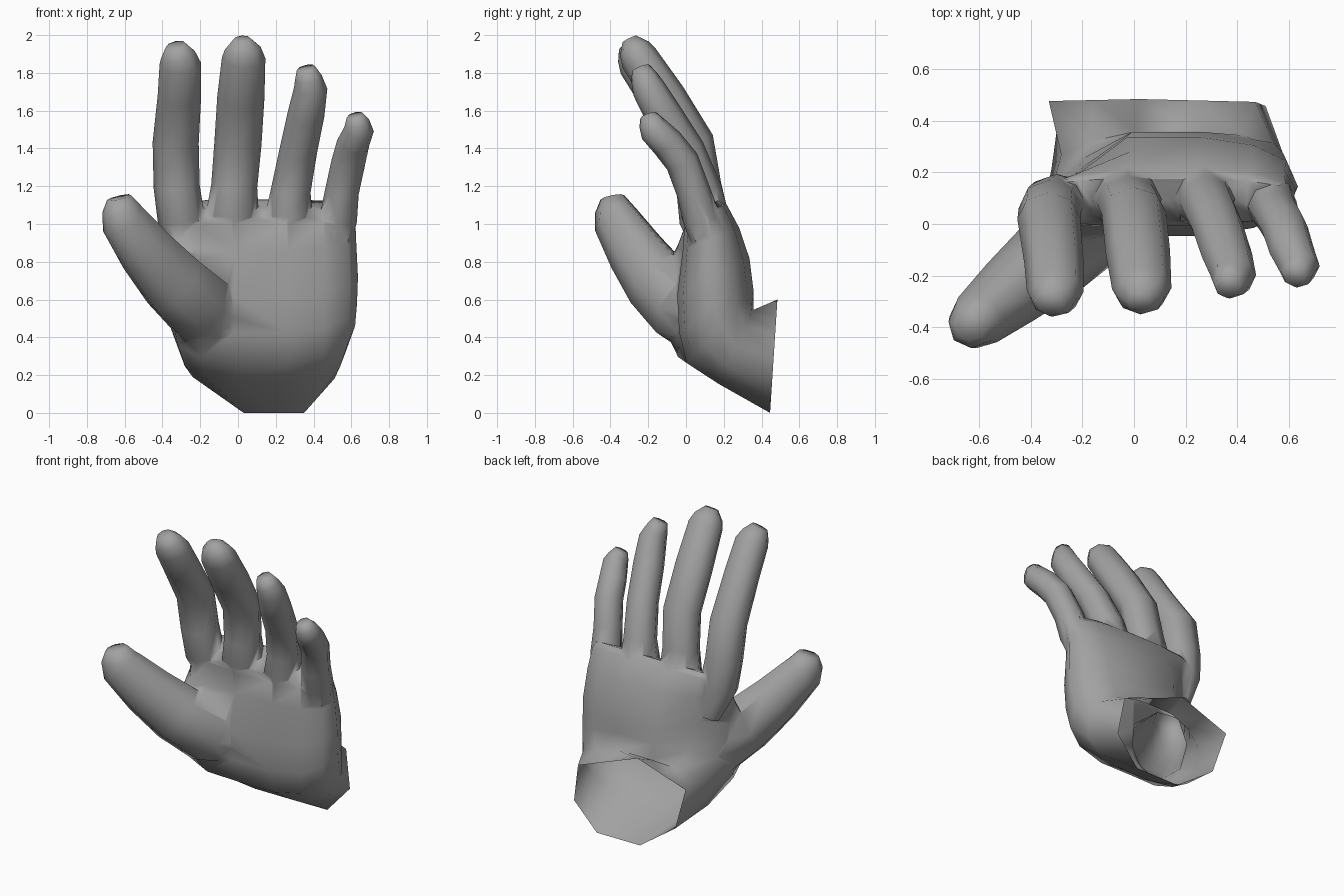
import bpy, bmesh, math
from mathutils import Vector

if "Cube" in bpy.data.objects:
    bpy.data.objects.remove(bpy.data.objects["Cube"])


def loft(name, rings):
    """Skin a list of equal-length point rings and cap both ends."""
    bm = bmesh.new()
    rows = [[bm.verts.new(p) for p in ring] for ring in rings]
    n = len(rows[0])
    for a, b in zip(rows, rows[1:]):
        for i in range(n):
            j = (i + 1) % n
            bm.faces.new((a[i], a[j], b[j], b[i]))
    bm.faces.new(rows[0][::-1])
    bm.faces.new(rows[-1])
    bmesh.ops.recalc_face_normals(bm, faces=bm.faces)
    me = bpy.data.meshes.new(name)
    bm.to_mesh(me)
    bm.free()
    ob = bpy.data.objects.new(name, me)
    bpy.context.collection.objects.link(ob)
    return ob


def digit(name, path, radii, side=(1, 0, 0), flat=1.0, n=8):
    """Tube along a bent path with a blunt tip; flat scales depth against width."""
    pts = [Vector(p) for p in path]
    radii = list(radii)
    pts.insert(-1, pts[-2].lerp(pts[-1], .5))
    radii.insert(-1, radii[-2] * .83)
    rings = []
    for i, (p, r) in enumerate(zip(pts, radii)):
        t = (pts[min(i + 1, len(pts) - 1)] - pts[max(i - 1, 0)]).normalized()
        u = Vector(side)
        u = (u - u.dot(t) * t).normalized()
        v = t.cross(u) * flat
        rings.append([p + r * (math.cos(a) * u + math.sin(a) * v)
                      for a in (2 * math.pi * k / n for k in range(n))])
    return loft(name, rings)


def palm_ring(front, back, xl, xr, sweep=0.0, n=14):
    """Rounded section between a front and a back (y, z) point; sweep bends the thumb side forward."""
    c = Vector(((xl + xr) / 2, (front[0] + back[0]) / 2, (front[1] + back[1]) / 2))
    v = Vector((0, (back[0] - front[0]) / 2, (back[1] - front[1]) / 2))
    ring = []
    for k in range(n):
        a = 2 * math.pi * k / n
        cx, sx = math.cos(a), math.sin(a)
        px = math.copysign(abs(cx) ** .85, cx) * (xr - xl) / 2
        p = c + Vector((px, 0, 0)) + v * math.copysign(abs(sx) ** .8, sx)
        p.y -= sweep * max(0, -.05 - p.x)
        ring.append(p)
    return ring


# seven-sided wrist opening, with edge midpoints
hept = [(.51, .18), (.47, .43), (.02, .6), (-.33, .48), (-.24, .19), (.03, .0), (.35, .0)]
wrist = []
for a, b in zip(hept, hept[1:] + hept[:1]):
    for x, z in (((a[0] + b[0]) / 2, (a[1] + b[1]) / 2), b):
        wrist.append(Vector((x, .445 + .065 * z, z)))

# palm
hand = loft("hand", [
    wrist,
    palm_ring((.17, .15), (.36, .55), -.32, .58, .2),
    palm_ring((-.0, .26), (.36, .66), -.36, .62, .5),
    palm_ring((-.04, .42), (.35, .74), -.39, .63, .65),
    palm_ring((-.05, .62), (.34, .82), -.4, .635, .65),
    palm_ring((-.02, .86), (.285, .98), -.37, .625, .35),
    palm_ring((-.01, 1.0), (.22, 1.1), -.4, .62, .05),
    palm_ring((.05, 1.07), (.18, 1.13), -.38, .6),
])

# fingers and thumb
parts = [
    digit("index_finger",
          [(-.26, .12, .82), (-.3, .08, 1.02), (-.325, .06, 1.2), (-.33, .02, 1.43),
           (-.31, -.15, 1.68), (-.305, -.26, 1.85), (-.33, -.31, 1.945)],
          (.07, .125, .122, .122, .115, .11, .055), flat=.92),
    digit("middle_finger",
          [(-.03, .13, .85), (-.03, .1, 1.05), (-.02, .08, 1.2), (0, .04, 1.43),
           (.015, -.11, 1.67), (.03, -.25, 1.88), (.02, -.3, 1.98)],
          (.09, .14, .122, .125, .125, .115, .045), flat=.88),
    digit("ring_finger",
          [(.27, .13, .85), (.27, .1, 1.05), (.28, .085, 1.18), (.32, .0, 1.39),
           (.36, -.12, 1.58), (.385, -.2, 1.72), (.36, -.24, 1.825)],
          (.08, .125, .105, .1, .098, .088, .05)),
    digit("little_finger",
          [(.51, .14, .82), (.53, .085, 1.02), (.55, .04, 1.17), (.585, -.02, 1.33),
           (.61, -.1, 1.43), (.64, -.17, 1.5), (.62, -.2, 1.575)],
          (.07, .1, .09, .09, .087, .08, .045)),
    digit("thumb",
          [(-.08, .12, .48), (-.2, -.02, .56), (-.34, -.15, .69), (-.48, -.265, .85),
           (-.605, -.37, 1.02), (-.63, -.39, 1.14)], (.13, .18, .165, .142, .115, .06),
          side=(.65, -.75, 0), flat=1.16),
]

# fuse everything into one skin
bpy.context.view_layer.objects.active = hand
hand.select_set(True)
for part in parts:
    mod = hand.modifiers.new("fuse", 'BOOLEAN')
    mod.operation = 'UNION'
    mod.solver = 'EXACT'
    mod.object = part
    bpy.ops.object.modifier_apply(modifier=mod.name)
    bpy.data.objects.remove(part)

# open the wrist
bm = bmesh.new()
bm.from_mesh(hand.data)
cap = [f for f in bm.faces if all(v.co.y > .435 for v in f.verts) and abs(f.normal.y) > .9]
bmesh.ops.delete(bm, geom=cap, context='FACES')
bm.to_mesh(hand.data)
bm.free()
bpy.ops.object.shade_smooth_by_angle(angle=math.radians(75))

# mid grey skin
skin = bpy.data.materials.new("skin")
skin.diffuse_color = (.36, .36, .36, 1)
skin.use_nodes = True
skin.node_tree.nodes["Principled BSDF"].inputs["Base Color"].default_value = skin.diffuse_color
hand.data.materials.clear()
hand.data.materials.append(skin)
for poly in hand.data.polygons:
    poly.material_index = 0
